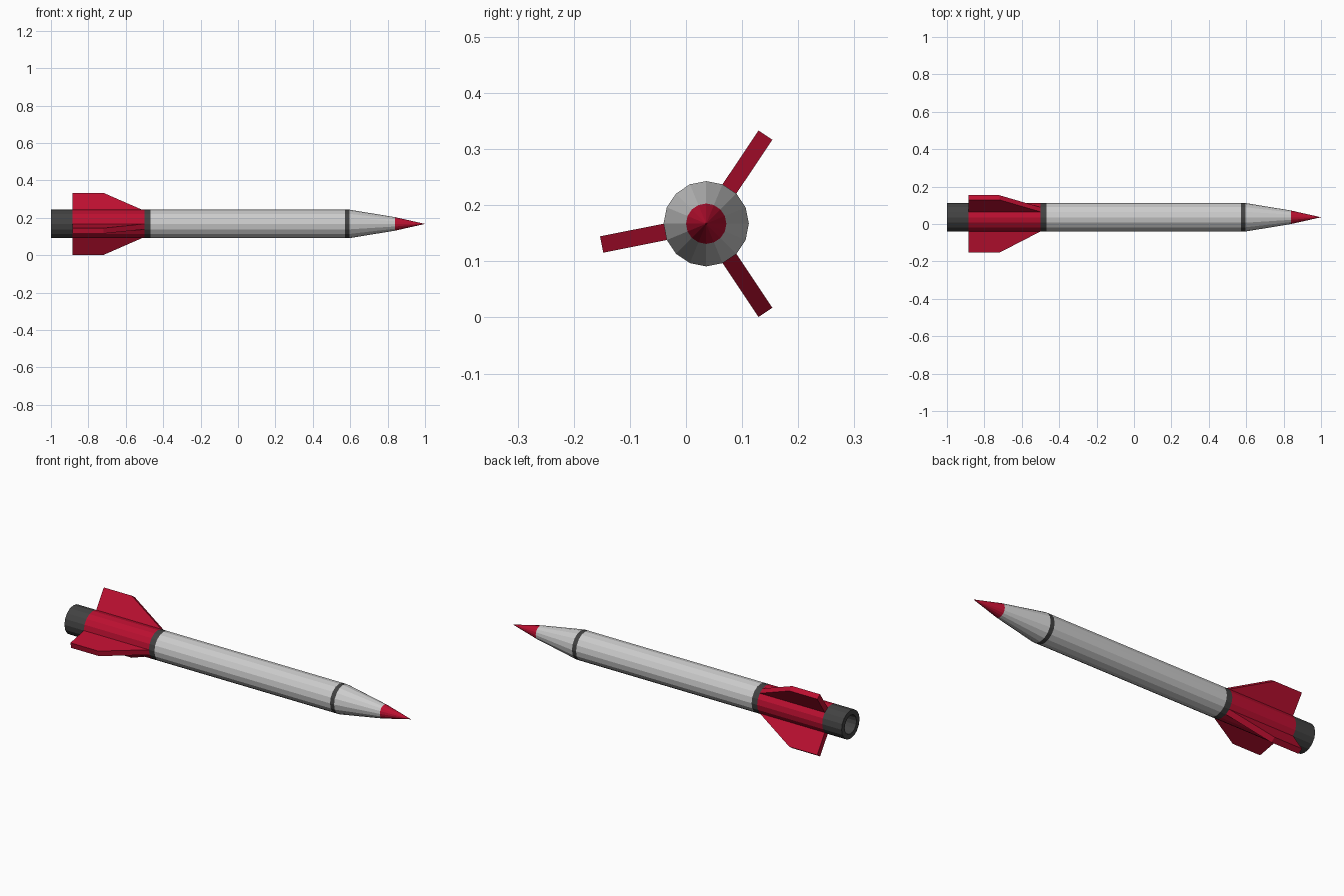
import bpy, bmesh
from math import cos, sin, pi
from mathutils import Vector

if "Cube" in bpy.data.objects:
    bpy.data.objects.remove(bpy.data.objects["Cube"])

SIDES = 16
CY, CZ = 0.036, 0.167      # body axis
R = 0.076                  # body radius
FIN_REACH = 0.19           # axis to fin tip
TAIL_X, FIN_TIP_X, ROOT_X = -0.885, -0.72, -0.5


def material(name, rgb):
    m = bpy.data.materials.new(name)
    m.diffuse_color = (*rgb, 1)
    m.use_nodes = True
    m.node_tree.nodes["Principled BSDF"].inputs["Base Color"].default_value = m.diffuse_color
    return m


RED = material("red", (0.5, 0.005, 0.03))
DARK = material("dark_grey", (0.055, 0.055, 0.055))


def lathe(profile):
    """Flat-sided shell around the body axis from (x, radius) points."""
    bm = bmesh.new()
    rings = []
    for x, r in profile:
        n = SIDES if r > 0 else 1
        rings.append([bm.verts.new((x, CY + r * cos(2 * pi * i / SIDES),
                                    CZ + r * sin(2 * pi * i / SIDES))) for i in range(n)])
    for a, b in zip(rings, rings[1:]):
        for i in range(SIDES):
            j = (i + 1) % SIDES
            quad = [a[i % len(a)], a[j % len(a)], b[j % len(b)], b[i % len(b)]]
            bm.faces.new(list(dict.fromkeys(quad)))
    bm.normal_update()
    return bm


def finish(bm, name, mat=None):
    mesh = bpy.data.meshes.new(name)
    bm.to_mesh(mesh)
    bm.free()
    obj = bpy.data.objects.new(name, mesh)
    bpy.context.collection.objects.link(obj)
    if mat:
        mesh.materials.append(mat)


# hollow nozzle: recess floor, inner wall, rim, outer wall
finish(lathe([(-0.93, 0), (-0.93, 0.05), (-1, 0.05), (-1, R), (TAIL_X, R)]), "nozzle", DARK)

# tail section with three fins pulled out of its side faces
tail = lathe([(TAIL_X, R), (ROOT_X, R)])
tail.faces.ensure_lookup_table()
for face in [tail.faces[k] for k in (2, 8, 13)]:
    out = face.calc_center_median() - Vector((0, CY, CZ))
    out.x = 0
    step = out.normalized() * (FIN_REACH - out.length)
    tip = bmesh.ops.extrude_discrete_faces(tail, faces=[face])["faces"][0]
    for v in tip.verts:
        v.co += step
        if v.co.x > -0.6:
            v.co.x = FIN_TIP_X
bmesh.ops.recalc_face_normals(tail, faces=tail.faces)
finish(tail, "tail_with_fins", RED)

# body tube, bands and nose
for name, profile, mat in [
    ("rear_band", [(ROOT_X, R), (-0.467, R)], DARK),
    ("body_tube", [(-0.467, R), (0.573, R)], None),
    ("front_band", [(0.573, R), (0.597, R)], DARK),
    ("nose_cone", [(0.597, R), (0.84, 0.036)], None),
    ("nose_tip", [(0.84, 0.036), (1, 0)], RED),
]:
    finish(lathe(profile), name, mat)
